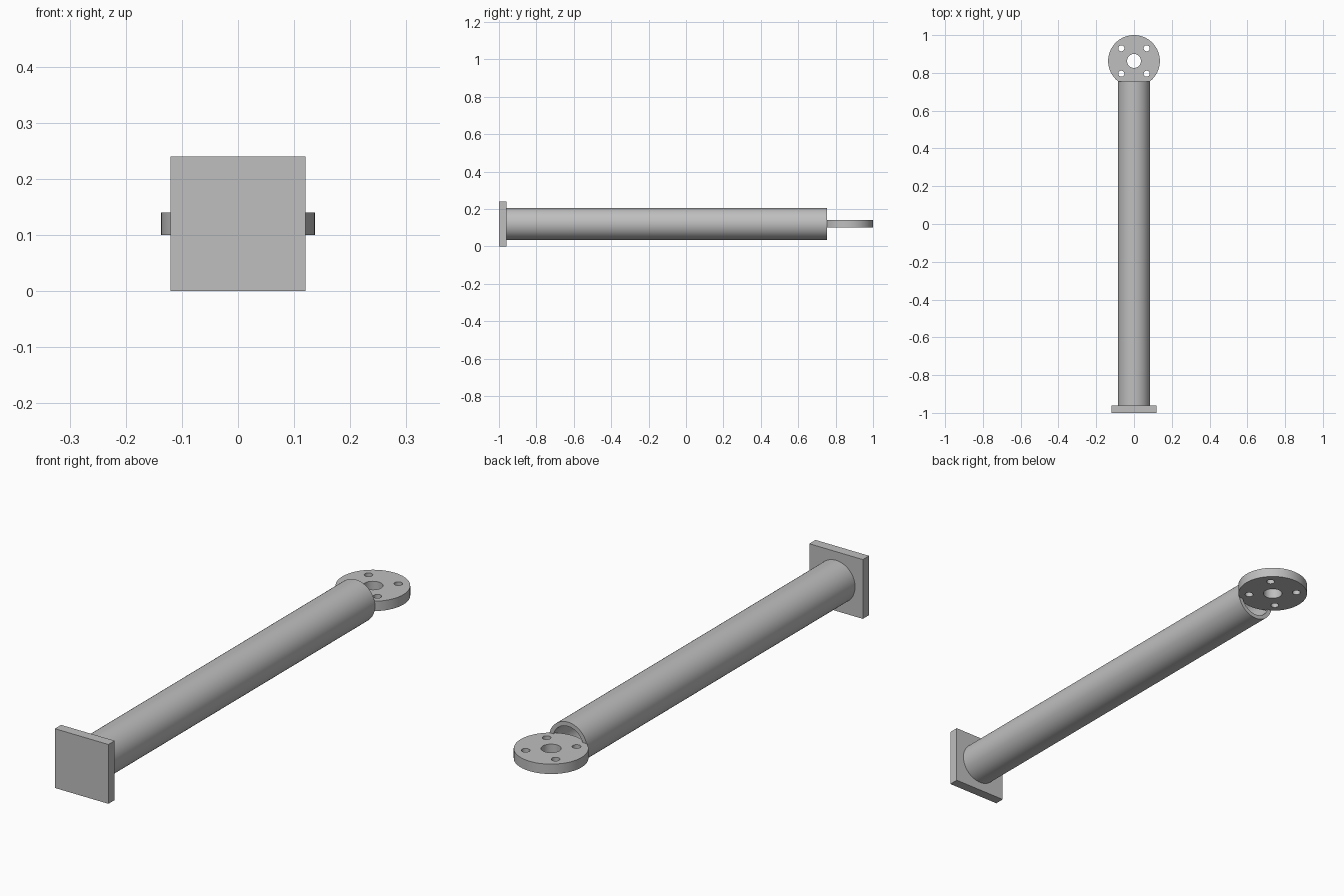
import bpy
import bmesh
from math import sin, cos, pi, radians

if "Cube" in bpy.data.objects:
    bpy.data.objects.remove(bpy.data.objects["Cube"], do_unlink=True)

GREY = (0.52, 0.52, 0.52, 1)
steel = bpy.data.materials.new("grey steel")
steel.use_nodes = True
steel.diffuse_color = GREY
steel.node_tree.nodes["Principled BSDF"].inputs["Base Color"].default_value = GREY


def circle(radius, cx=0, cy=0, sides=64):
    return [(cx + radius * cos(2 * pi * i / sides), cy + radius * sin(2 * pi * i / sides))
            for i in range(sides)]


def extrusion(name, loops, thickness, location, tilt=0):
    """Solid from a filled outline; inner loops become through holes."""
    curve = bpy.data.curves.new(name, "CURVE")
    curve.dimensions = "2D"
    curve.fill_mode = "BOTH"
    curve.extrude = thickness / 2
    for loop in loops:
        spline = curve.splines.new("POLY")
        spline.points.add(len(loop) - 1)
        for point, (x, y) in zip(spline.points, loop):
            point.co = (x, y, 0, 1)
        spline.use_cyclic_u = True
    temp = bpy.data.objects.new(name + " outline", curve)
    bpy.context.collection.objects.link(temp)
    mesh = bpy.data.meshes.new_from_object(
        temp.evaluated_get(bpy.context.evaluated_depsgraph_get()))
    bpy.data.objects.remove(temp, do_unlink=True)

    # Weld caps to walls
    bm = bmesh.new()
    bm.from_mesh(mesh)
    bmesh.ops.remove_doubles(bm, verts=bm.verts, dist=0.0001)
    bmesh.ops.recalc_face_normals(bm, faces=bm.faces)
    bm.to_mesh(mesh)
    bm.free()

    mesh.name = name
    mesh.materials.clear()
    mesh.materials.append(steel)
    obj = bpy.data.objects.new(name, mesh)
    obj.location = location
    obj.rotation_euler.x = tilt
    bpy.context.collection.objects.link(obj)
    bpy.ops.object.select_all(action="DESELECT")
    obj.select_set(True)
    bpy.context.view_layer.objects.active = obj
    bpy.ops.object.shade_smooth_by_angle(angle=radians(30))
    return obj


AXIS_Z = 0.12

# Square plate on the front end
h = 0.12
extrusion("end_plate", [[(-h, -h), (h, -h), (h, h), (-h, h)]],
          0.04, (0, -0.98, AXIS_Z), pi / 2)

# Hollow tube from the plate to the flange
start, end = -0.96, 0.755
extrusion("tube", [circle(0.085), circle(0.068)],
          end - start, (0, (start + end) / 2, AXIS_Z), pi / 2)

# Flat round flange with a centre bore and four bolt holes
bolt = 0.067
holes = [circle(0.016, sx * bolt, sy * bolt, 24) for sx in (-1, 1) for sy in (-1, 1)]
extrusion("flange", [circle(0.137), circle(0.037, sides=40)] + holes,
          0.04, (0, 0.863, AXIS_Z))
